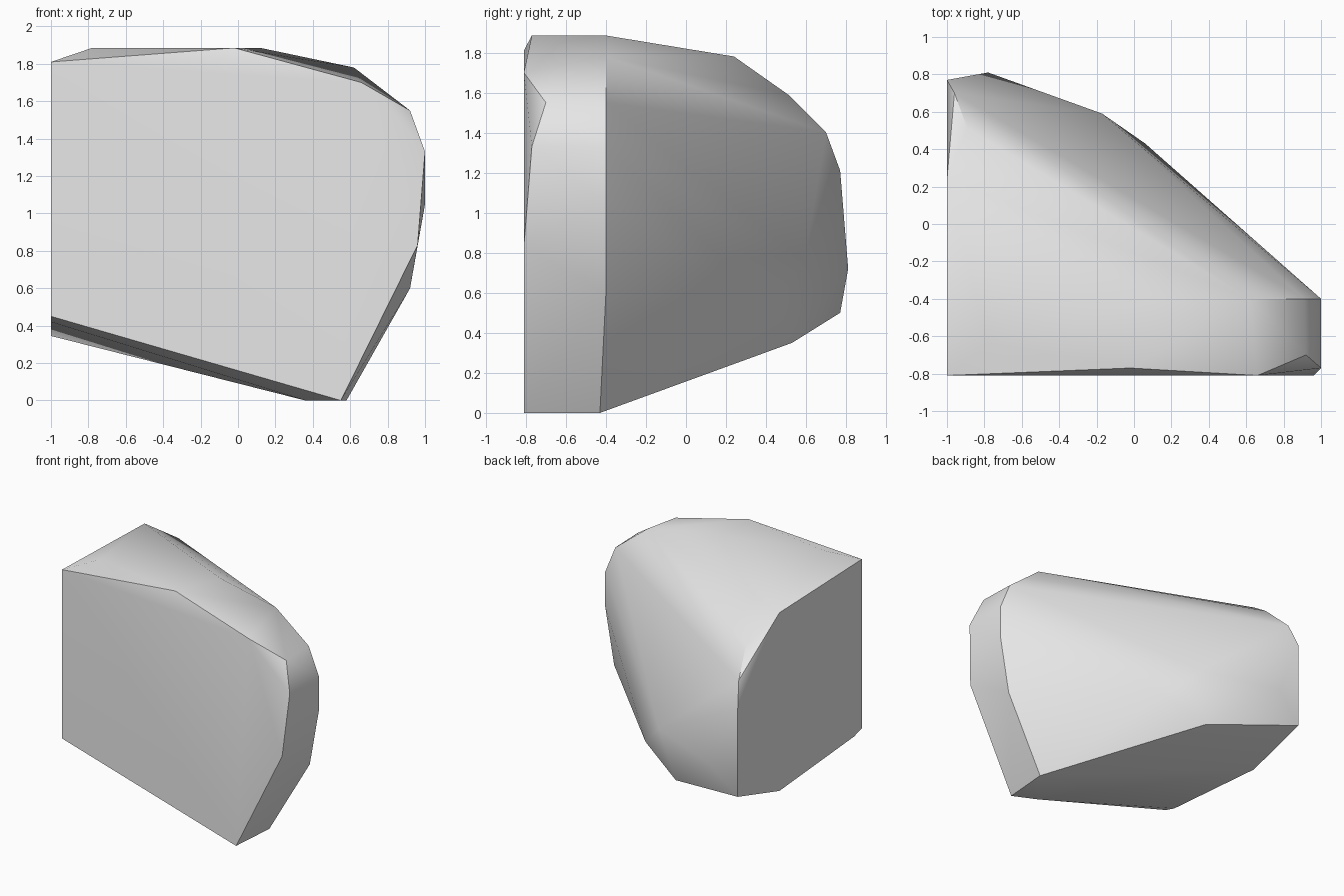
import bpy
import bmesh
import math

cube = bpy.data.objects.get("Cube")
if cube:
    bpy.data.objects.remove(cube, do_unlink=True)

# Plain grey stone
grey = bpy.data.materials.new("light_grey")
grey.use_nodes = True
colour = (0.8, 0.8, 0.8, 1)
grey.diffuse_color = colour
shader = next(n for n in grey.node_tree.nodes if n.type == 'BSDF_PRINCIPLED')
shader.inputs["Base Color"].default_value = colour

# Flat front face, given as x and z
FRONT, RIM = -0.81, -0.40
front = [(x, FRONT, z) for x, z in
         [(-1, 1.81), (0.66, 1.7), (0.96, 0.83), (0.55, 0), (-1, 0.45)]]

# Chamfer just behind the front face
chamfer = [(-0.78, -0.64, 1.885), (-0.02, -0.77, 1.885), (0.92, -0.7, 1.55),
           (1, -0.77, 1.33), (0.36, -0.72, 0)]

# Rim where the side strip meets the slanted back
rim = [(x, RIM, z) for x, z in
       [(0.12, 1.885), (0.62, 1.78), (0.91, 1.55), (1, 1.33), (1, 1.05), (0.92, 0.6)]]
rim.append((0.58, -0.43, 0))

# Flat cut side, given as y and z
cut = [(-1, y, z) for y, z in
       [(0.24, 1.78), (0.77, 1.21), (0.77, 0.5), (0.24, 0.345), (-0.71, 0.42)]]

# Rounded back
back = [(-0.89, 0.51, 1.59), (-0.96, 0.7, 1.4), (-0.78, 0.81, 0.72),
        (-0.17, 0.59, 0.76), (0.06, 0.43, 0.53), (-0.28, 0.53, 0.35)]

# Wrap the outline points into one solid chunk
bm = bmesh.new()
for p in front + chamfer + rim + cut + back:
    bm.verts.new(p)
hull = bmesh.ops.convex_hull(bm, input=bm.verts)
loose = [v for v in bm.verts if not v.link_faces]
bmesh.ops.delete(bm, geom=loose, context='VERTS')
bmesh.ops.dissolve_limit(bm, angle_limit=math.radians(0.5),
                         verts=bm.verts, edges=bm.edges)
bmesh.ops.recalc_face_normals(bm, faces=bm.faces)

mesh = bpy.data.meshes.new("stone_chunk")
bm.to_mesh(mesh)
bm.free()
mesh.materials.append(grey)
stone = bpy.data.objects.new("stone_chunk", mesh)
bpy.context.collection.objects.link(stone)

# Smooth shading with crisp cut edges
bpy.ops.object.select_all(action='DESELECT')
stone.select_set(True)
bpy.context.view_layer.objects.active = stone
bpy.ops.object.shade_smooth_by_angle(angle=math.radians(38))
